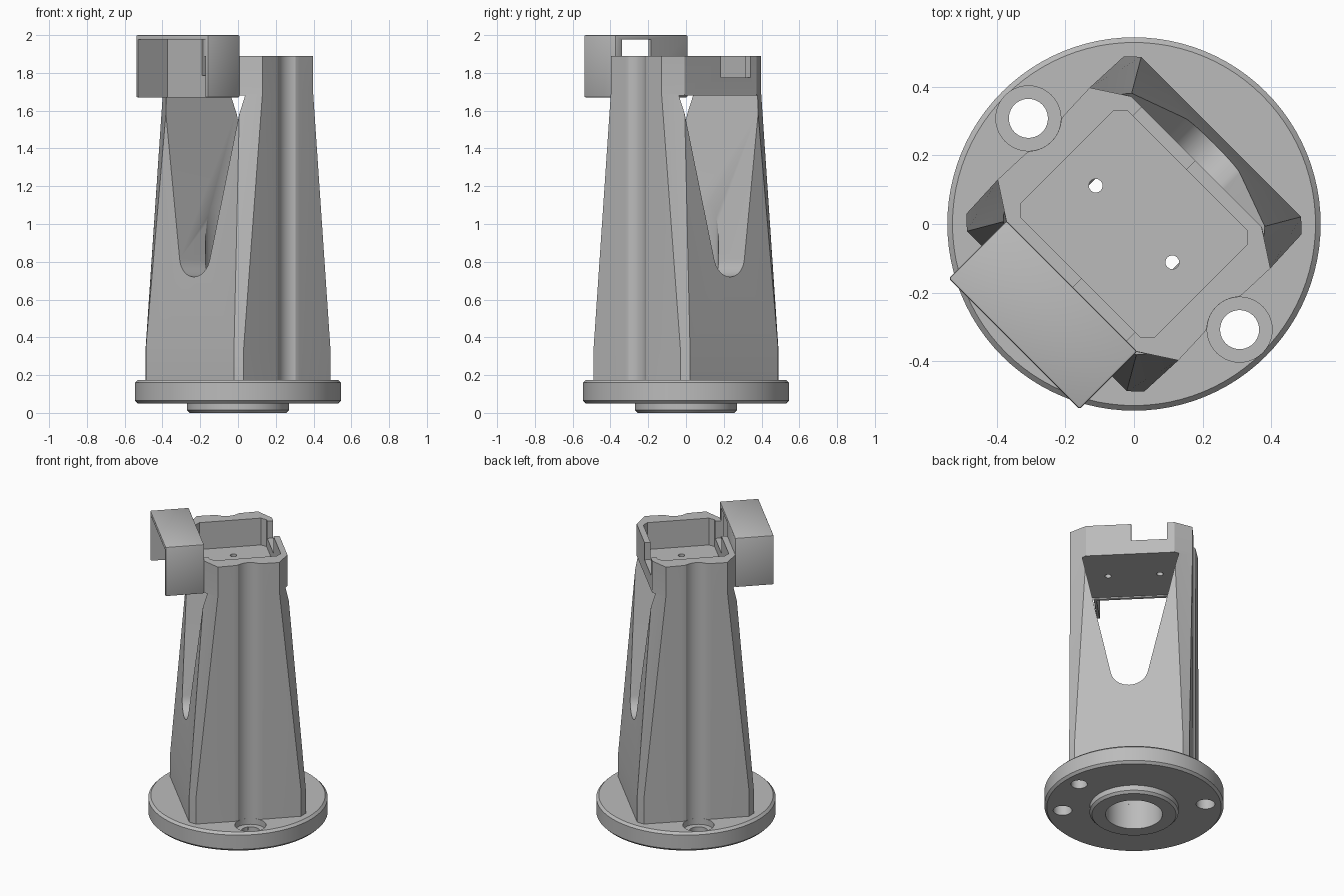
import bpy, bmesh, math

if "Cube" in bpy.data.objects:
    bpy.data.objects.remove(bpy.data.objects["Cube"], do_unlink=True)

grey = bpy.data.materials.new("plain grey")
grey.use_nodes = True
grey.diffuse_color = (0.5, 0.5, 0.5, 1)
grey.node_tree.nodes["Principled BSDF"].inputs["Base Color"].default_value = (0.5, 0.5, 0.5, 1)


def loft(name, loops, closed=False):
    """Join equal-length loops of 3D points; cap the ends unless the loft is closed."""
    bm = bmesh.new()
    rings = [[bm.verts.new(p) for p in loop] for loop in loops]
    n = len(rings[0])
    pairs = list(zip(rings, rings[1:] + rings[:1]))
    for a, b in (pairs if closed else pairs[:-1]):
        for i in range(n):
            j = (i + 1) % n
            bm.faces.new((a[i], a[j], b[j], b[i]))
    if not closed:
        bm.faces.new(rings[0])
        bm.faces.new(rings[-1])
    bmesh.ops.recalc_face_normals(bm, faces=bm.faces[:])
    mesh = bpy.data.meshes.new(name)
    bm.to_mesh(mesh)
    bm.free()
    mesh.materials.append(grey)
    ob = bpy.data.objects.new(name, mesh)
    bpy.context.collection.objects.link(ob)
    return ob


def prism(name, pts, z0, z1):
    return loft(name, [[(x, y, z) for x, y in pts] for z in (z0, z1)])


def box(name, x0, x1, y0, y1, z0, z1):
    return prism(name, [(x0, y0), (x1, y0), (x1, y1), (x0, y1)], z0, z1)


def circle(r, n=48, cx=0, cy=0):
    return [(cx + r * math.cos(2 * math.pi * i / n), cy + r * math.sin(2 * math.pi * i / n))
            for i in range(n)]


def cut(ob, cutter):
    cutter.hide_render = True
    mod = ob.modifiers.new("cut", 'BOOLEAN')
    mod.operation = 'DIFFERENCE'
    mod.solver = 'EXACT'
    mod.object = cutter
    bpy.context.view_layer.objects.active = ob
    bpy.ops.object.modifier_apply(modifier=mod.name)
    bpy.data.objects.remove(cutter, do_unlink=True)


def finish(ob):
    """Turn the part to its diagonal stance and smooth its curved faces."""
    ob.rotation_euler.z = math.radians(45)
    bpy.ops.object.select_all(action='DESELECT')
    ob.select_set(True)
    bpy.context.view_layer.objects.active = ob
    bpy.ops.object.shade_smooth_by_angle(angle=math.radians(25))


# Round base flange with locating ring and central bore
BORE = 0.173
profile = [(BORE, 0), (0.255, 0), (0.27, 0.015), (0.27, 0.05), (0.53, 0.05),
           (0.545, 0.065), (0.545, 0.16), (0.53, 0.175), (BORE, 0.175)]
flange = loft("base_flange", [circle_pts for circle_pts in
              [[(x, y, z) for x, y in circle(r, 96)] for r, z in profile]], closed=True)
for side in (-1, 1):
    cut(flange, prism("bolt_hole", circle(0.057, 40, 0, side * 0.436), -0.1, 0.3))
    cut(flange, prism("counterbore", circle(0.095, 40, 0, side * 0.436), 0.135, 0.3))
cut(flange, prism("pin_hole", circle(0.05, 40, 0.308, -0.308), -0.1, 0.16))
finish(flange)


# Tapered tower with a shallow bolt groove down two sides
def section(ax, ay, bx, by, z):
    groove = [(0.097 * math.sin(t), 0.438 - 0.097 * math.cos(t))
              for t in (math.radians(d) for d in range(0, 43, 6))]
    q = groove + [(0.078, 0.3685), (0.092, 0.3695), (ax, ay), (bx, by)]
    half = q + [(x, -y) for x, y in reversed(q)]
    return [(x, y, z) for x, y in half + [(-x, y) for x, y in half[-2:0:-1]]]


foot, head = (0.325, 0.367, 0.36, 0.33), (0.19, 0.373, 0.257, 0.27)
tower = loft("tower", [section(*foot, 0.17), section(*foot, 0.34),
                       section(*head, 1.69), section(*head, 1.89)])

# V-shaped window with a round bottom, cut right through
arch = [(0.115 * math.cos(math.radians(a)), 0.835 + 0.115 * math.sin(math.radians(a)))
        for a in range(-170, -9, 10)]
window = [(-0.295, 1.68)] + arch + [(0.295, 1.68)]
cut(tower, loft("window_cutter", [[(x, y, z) for y, z in window] for x in (-0.6, 0.6)]))
cut(tower, prism("bore_cutter", circle(BORE, 64), 0.1, 1.4))

# Top tray with chamfered corners, screw holes and two rim notches
octagon = [(0.22, 0.247), (0.19, 0.276), (-0.19, 0.276), (-0.22, 0.247),
           (-0.22, -0.247), (-0.19, -0.276), (0.19, -0.276), (0.22, -0.247)]
cut(tower, prism("tray_cutter", octagon, 1.71, 2.1))
for side in (-1, 1):
    cut(tower, prism("screw_hole", circle(0.02, 24, 0, side * 0.158), 1.6, 1.8))
    x0, x1 = sorted((side * 0.2, side * 0.3))
    y0, y1 = sorted((side * 0.005, side * 0.225))
    cut(tower, box("notch_cutter", x0, x1, y0, y1, 1.775, 2.1))
finish(tower)

# Hood on one side: open at the front and below, slotted at the rear
hood = box("side_hood", -0.495, -0.256, -0.27, 0.27, 1.67, 2.0)
bevel = hood.modifiers.new("edge", 'BEVEL')
bevel.width = 0.007
bevel.segments = 2
bpy.context.view_layer.objects.active = hood
bpy.ops.object.modifier_apply(modifier=bevel.name)
cut(hood, box("hollow_cutter", -0.6, -0.274, -0.252, 0.252, 1.6, 1.976))
cut(hood, box("slot_cutter", -0.4, -0.2, -0.225, -0.005, 1.785, 1.976))
finish(hood)
